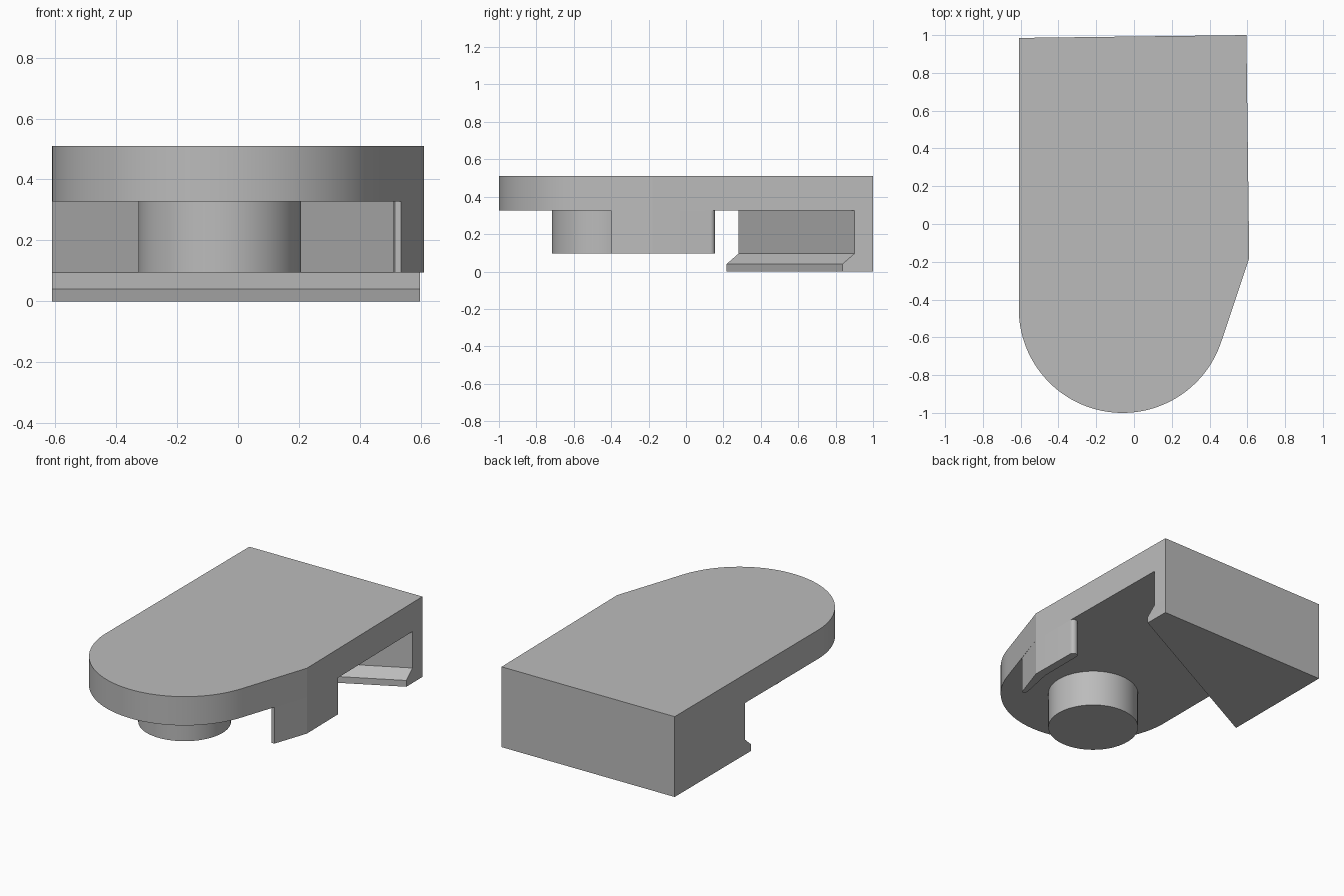
import bpy, bmesh
from math import sin, cos, radians

cube = bpy.data.objects.get("Cube")
if cube:
    bpy.data.objects.remove(cube, do_unlink=True)

grey = bpy.data.materials.new("plain grey")
grey.use_nodes = True
colour = (0.5, 0.5, 0.5, 1)
grey.diffuse_color = colour
grey.node_tree.nodes["Principled BSDF"].inputs["Base Color"].default_value = colour

PIVOT = (-0.06, -0.45)
LEDGE, TOP, LIP_TOP = 0.327, 0.51, 0.095
LEFT = -0.61


def right_edge(y):
    """x of the nearly straight right side of the plate"""
    return 0.61 - 0.015 * (y + 0.18) / 1.18


def arc(centre, radius, start, end, steps):
    angles = [radians(start + (end - start) * i / steps) for i in range(steps + 1)]
    return [(centre[0] + radius * cos(a), centre[1] + radius * sin(a)) for a in angles]


def loft(name, rings):
    """Solid through (z, outline) rings with matching point counts"""
    bm = bmesh.new()
    loops = [[bm.verts.new((x, y, z)) for x, y in pts] for z, pts in rings]
    n = len(loops[0])
    for low, high in zip(loops, loops[1:]):
        for i in range(n):
            j = (i + 1) % n
            bm.faces.new((low[i], low[j], high[j], high[i]))
    bm.faces.new(loops[0][::-1])
    bm.faces.new(loops[-1])
    bmesh.ops.recalc_face_normals(bm, faces=bm.faces)
    mesh = bpy.data.meshes.new(name)
    bm.to_mesh(mesh)
    bm.free()
    mesh.materials.append(grey)
    obj = bpy.data.objects.new(name, mesh)
    bpy.context.collection.objects.link(obj)
    return obj


# Top plate with a rounded nose
nose = arc(PIVOT, 0.55, 180, 342, 72)
plate_outline = nose + [(0.61, -0.18), (right_edge(1), 1.0), (LEFT, 0.985)]
plate = loft("top_plate", [(LEDGE, plate_outline), (TOP, plate_outline)])

# Round peg under the nose
disc = arc(PIVOT, 0.267, 0, 355, 71)
peg = loft("round_peg", [(LIP_TOP, disc), (LEDGE, disc)])

# Thin bent side tab with a rounded rear end
rear = arc((right_edge(0.13) - 0.025, 0.13), 0.025, 0, 180, 12)
tab_outline = [(0.535, -0.4), (0.61, -0.18)] + rear + [(0.555, -0.16), (0.51, -0.38), (0.515, -0.4)]
tab = loft("side_tab", [(LIP_TOP, tab_outline), (LEDGE, tab_outline)])


# Rear wedge wall with a bevelled lip along its diagonal face
def wedge(offset):
    return [(LEFT, 0.28 - offset), (right_edge(0.9), 0.9 - offset),
            (right_edge(1), 1.0), (LEFT, 0.985)]


wall = loft("rear_wedge_wall", [(0, wedge(0.063)), (0.04, wedge(0.063)),
                                (LIP_TOP, wedge(0)), (LEDGE, wedge(0))])

# Smooth the curved sides
for obj in (plate, peg, tab):
    bpy.ops.object.select_all(action="DESELECT")
    obj.select_set(True)
    bpy.context.view_layer.objects.active = obj
    bpy.ops.object.shade_smooth_by_angle(angle=radians(17))
